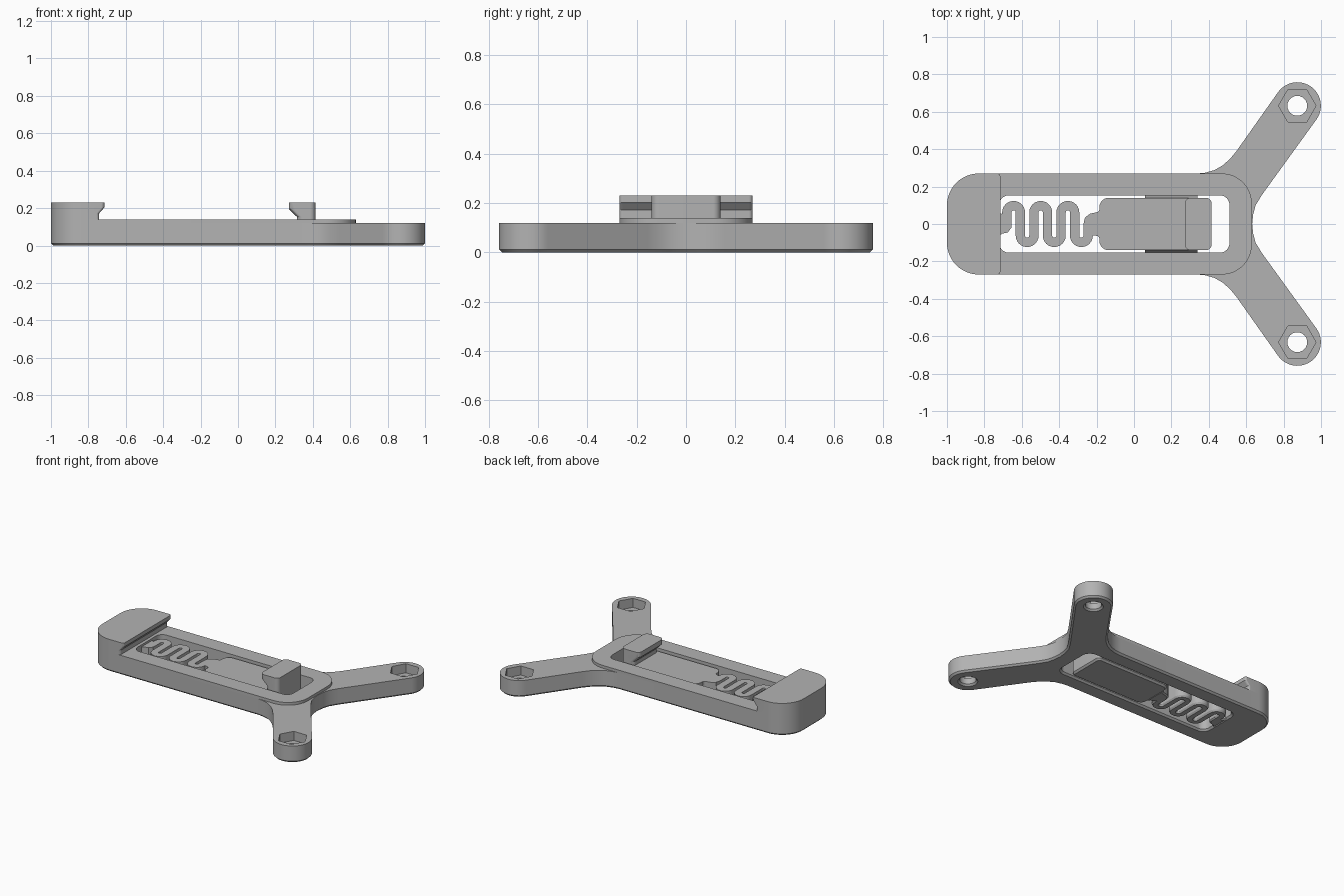
import bpy, bmesh, math

if "Cube" in bpy.data.objects:
    bpy.data.objects.remove(bpy.data.objects["Cube"])

grey = bpy.data.materials.new("plain grey")
grey.use_nodes = True
grey.diffuse_color = (0.45, 0.45, 0.45, 1)
grey.node_tree.nodes["Principled BSDF"].inputs["Base Color"].default_value = grey.diffuse_color

CHAMFER = 0.012
DECK, ARM_TOP, HEAD_TOP, SLIDE_TOP = 0.14, 0.12, 0.23, 0.125


def arc(cx, cy, r, a0, a1, n=12):
    """Points on an arc, angles in degrees."""
    return [(cx + r * math.cos(math.radians(a0 + (a1 - a0) * i / n)),
             cy + r * math.sin(math.radians(a0 + (a1 - a0) * i / n))) for i in range(n + 1)]


def rounded(x0, x1, hw, rl, rr, grow=0.0):
    """Rectangle outline with separate left and right corner radii."""
    x0, x1, hw, rl, rr = x0 - grow, x1 + grow, hw + grow, rl + grow, rr + grow
    return (arc(x1 - rr, hw - rr, rr, 0, 90) + arc(x0 + rl, hw - rl, rl, 90, 180)
            + arc(x0 + rl, rl - hw, rl, 180, 270) + arc(x1 - rr, rr - hw, rr, 270, 360))


def finish(name, bm):
    bmesh.ops.recalc_face_normals(bm, faces=bm.faces)
    mesh = bpy.data.meshes.new(name)
    bm.to_mesh(mesh)
    bm.free()
    mesh.materials.append(grey)
    obj = bpy.data.objects.new(name, mesh)
    bpy.context.collection.objects.link(obj)
    return obj


def loft(name, rings, bevel=0.0):
    """Solid through a stack of (z, outline) rings, optionally chamfered below."""
    bm = bmesh.new()
    loops = [[bm.verts.new((x, y, z)) for x, y in pts] for z, pts in rings]
    bottom = bm.faces.new(loops[0])
    bm.faces.new(loops[-1])
    n = len(loops[0])
    for low, high in zip(loops, loops[1:]):
        for i in range(n):
            j = (i + 1) % n
            bm.faces.new((low[i], low[j], high[j], high[i]))
    if bevel:
        bmesh.ops.recalc_face_normals(bm, faces=bm.faces)
        bmesh.ops.bevel(bm, geom=list(bottom.edges), offset=bevel, segments=1,
                        affect='EDGES', profile=0.5)
    return finish(name, bm)


def activate(obj):
    bpy.ops.object.select_all(action='DESELECT')
    obj.select_set(True)
    bpy.context.view_layer.objects.active = obj


def cut(obj, cutter):
    cutter.hide_render = True
    mod = obj.modifiers.new("cut", 'BOOLEAN')
    mod.operation, mod.solver, mod.object = 'DIFFERENCE', 'EXACT', cutter
    activate(obj)
    bpy.ops.object.modifier_apply(modifier=mod.name)
    bpy.data.objects.remove(cutter)


def slot_cutter():
    def ring(grow):
        return rounded(-0.72, 0.51, 0.153, 0.05, 0.05, grow)
    return loft("slot_cutter", [(-CHAMFER, ring(2 * CHAMFER)), (CHAMFER, ring(0)), (0.2, ring(0))])


# Lower frame with the two splayed arms, one closed outline mirrored in y
tip_x, tip_y, tip_r, lean = 0.873, 0.632, 0.126, 54.5
half = [(0.632, 0), (0.637, 0.05), (0.65, 0.1), (0.685, 0.157)]
half += arc(tip_x, tip_y, tip_r, lean - 90, lean + 90, 24)
half += [(0.548, 0.39), (0.515, 0.35), (0.475, 0.314), (0.43, 0.288), (0.38, 0.274), (0.34, 0.27)]
half += arc(-0.83, 0.10, 0.17, 90, 180)
mirrored = [(x, -y) for x, y in reversed(half[1:])]
outline = half + mirrored
frame = loft("frame_with_arms", [(0, outline), (ARM_TOP, outline)], CHAMFER)
cut(frame, slot_cutter())

# Nut pockets and screw holes in the arm tips
for side in (1, -1):
    pocket = arc(tip_x, side * tip_y, 0.1, 0, 300, 5)
    cut(frame, loft("nut_cutter", [(0.055, pocket), (0.2, pocket)]))
    wide, hole = [arc(tip_x, side * tip_y, r, 0, 345, 23) for r in (0.077, 0.053)]
    cut(frame, loft("hole_cutter", [(-CHAMFER, wide), (CHAMFER, hole), (0.2, hole)]))

# Raised deck around the slot
deck_outline = rounded(-1, 0.63, 0.27, 0.17, 0.16)
deck = loft("deck", [(ARM_TOP, deck_outline), (DECK, deck_outline)])
cut(deck, slot_cutter())


# Fixed jaw with an undercut lip
def jaw_ring(x1):
    return rounded(-1, x1, 0.27, 0.17, 0.015)


jaw = loft("fixed_jaw", [(DECK, jaw_ring(-0.742)), (0.172, jaw_ring(-0.742)),
                         (0.203, jaw_ring(-0.715)), (HEAD_TOP, jaw_ring(-0.715))])


# Sliding plate and its undercut hook
def plate_ring(grow):
    return rounded(-0.185, 0.415, 0.14, 0.05, 0.03, grow)


plate = loft("slider_plate", [(0, plate_ring(-CHAMFER)), (CHAMFER, plate_ring(0)),
                              (SLIDE_TOP, plate_ring(0))])


def hook_ring(x0):
    return rounded(x0, 0.415, 0.14, 0.03, 0.03)


hook = loft("slider_hook", [(SLIDE_TOP, hook_ring(0.315)), (0.153, hook_ring(0.315)),
                            (0.195, hook_ring(0.272)), (HEAD_TOP, hook_ring(0.272))])

# Guide ribs with sloping faces on both sides of the slider
ribs = []
for side, label in ((1, "left"), (-1, "right")):
    def rib_ring(y):
        return [(0.06, side * 0.13), (0.34, side * 0.13), (0.34, side * y), (0.06, side * y)]
    ribs.append(loft(label + "_guide_rib", [(0.03, rib_ring(0.139)), (0.065, rib_ring(0.152)),
                                            (0.1, rib_ring(0.139))]))

# Serpentine spring: columns joined by alternating half turns
first, pitch, turn_y, turn_r, width = -0.68, 0.0725, 0.062, 0.03625, 0.025
path = [(first, 0.0)]
for i in range(6):
    mid = first + pitch * (i + 0.5)
    if i % 2 == 0:
        path += arc(mid, turn_y, turn_r, 180, 0)
    else:
        path += arc(mid, -turn_y, turn_r, 180, 360)
path.append((first + pitch * 6, 0.0))


def ribbon(w):
    """Outline of a band of half width w along the path."""
    left, right = [], []
    for i, (x, y) in enumerate(path):
        a, b = path[max(i - 1, 0)], path[min(i + 1, len(path) - 1)]
        dx, dy = b[0] - a[0], b[1] - a[1]
        if i in (0, len(path) - 1):
            dx = 0.0
        d = math.hypot(dx, dy)
        left.append((x - dy / d * w, y + dx / d * w))
        right.append((x + dy / d * w, y - dx / d * w))
    return left + right[::-1]


spring = loft("spring", [(0, ribbon(width - 0.008)), (CHAMFER, ribbon(width)),
                         (SLIDE_TOP, ribbon(width))])

# Flared necks tying the spring to the frame and the slider
frame_neck = [(-0.73, -0.07), (-0.705, -0.052), (-0.675, -0.045), (-0.656, -0.02),
              (-0.656, 0.03), (-0.705, 0.052), (-0.73, 0.07)]
slider_neck = [(-0.17, 0.09), (-0.195, 0.064), (-0.235, 0.055), (-0.262, 0.035),
               (-0.27, 0), (-0.22, -0.06), (-0.195, -0.064), (-0.17, -0.09)]
necks = [loft(name, [(0, pts), (SLIDE_TOP, pts)], 0.008)
         for name, pts in (("spring_frame_neck", frame_neck), ("spring_slider_neck", slider_neck))]

# Smooth curved walls, keep hard edges
for obj in [frame, deck, jaw, plate, hook, spring] + ribs + necks:
    activate(obj)
    bpy.ops.object.shade_smooth_by_angle(angle=math.radians(25))
